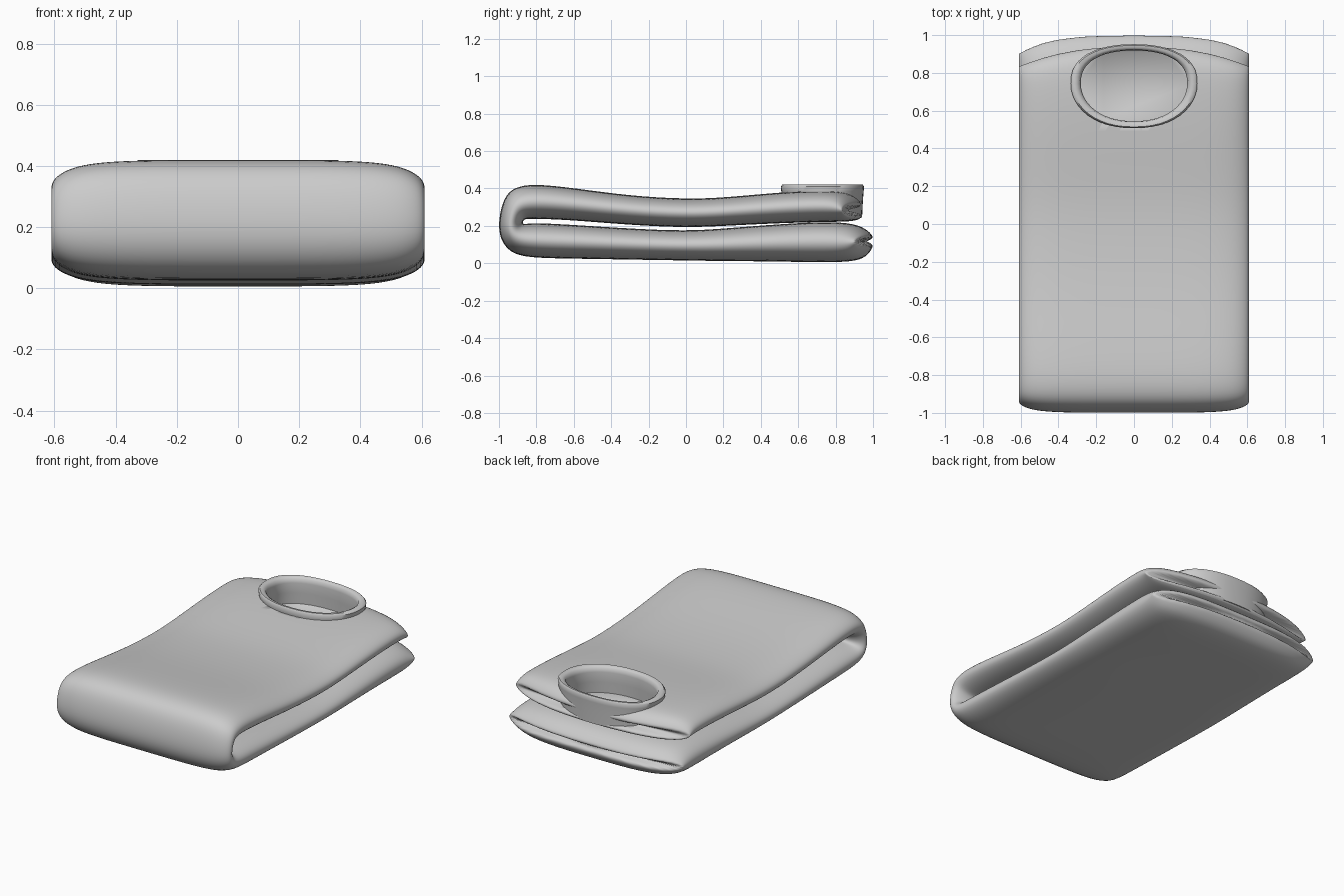
import bpy, bmesh, math

if "Cube" in bpy.data.objects:
    bpy.data.objects.remove(bpy.data.objects["Cube"])

# fold profile: outer (y, z) and inner (y, z) side of the cloth layer,
# from the back of the lower layer, round the front fold, to the upper back
STATIONS = [
    (1.01, .105, 1.01, .13), (.985, .06, .985, .165), (.94, .015, .93, .205),
    (.8, .003, .8, .225), (.5, .01, .5, .21), (.2, .012, .2, .185),
    (0, .015, 0, .172), (-.3, .02, -.3, .185), (-.6, .025, -.6, .205),
    (-.8, .028, -.78, .215), (-.925, .045, -.85, .212), (-.985, .11, -.87, .208),
    (-1.005, .19, -.875, .22), (-.99, .30, -.865, .235), (-.955, .38, -.85, .238),
    (-.89, .415, -.82, .238), (-.79, .423, -.75, .237), (-.6, .402, -.6, .23),
    (-.3, .36, -.3, .205), (0, .343, 0, .19), (.2, .35, .2, .2),
    (.5, .38, .5, .215), (.75, .39, .75, .222), (.88, .38, .88, .222),
    (.935, .335, .935, .235), (.95, .30, .95, .265)]
HALF_W = .612


def make_object(name, bm):
    bmesh.ops.recalc_face_normals(bm, faces=bm.faces)
    me = bpy.data.meshes.new(name)
    bm.to_mesh(me)
    bm.free()
    ob = bpy.data.objects.new(name, me)
    bpy.context.collection.objects.link(ob)
    for p in me.polygons:
        p.use_smooth = True
    return ob


def skin(bm, rings, close=False):
    loops = [[bm.verts.new(c) for c in r] for r in rings]
    n = len(loops[0])
    pairs = list(zip(loops, loops[1:]))
    if close:
        pairs.append((loops[-1], loops[0]))
    for a, b in pairs:
        for i in range(n):
            j = (i + 1) % n
            bm.faces.new((a[i], a[j], b[j], b[i]))
    return loops


# pillow-shaped cross-section across the width
half = [0, .25, .5, .7, .82, .9, .96, .99]
xs = [-1] + [-x for x in reversed(half[1:])] + half
section = [(x, math.sqrt(1 - abs(x) ** 6)) for x in xs]
section += [(-x, -v) for x, v in section]

# folded body
rings = []
for k, (yo, zo, yi, zi) in enumerate(STATIONS):
    ym, zm = (yo + yi) / 2, (zo + zi) / 2
    w = min(1, max(0, (ym - .5) / .45)) ** 2
    upper = k > 12
    ring = []
    for x, v in section:
        drop = .11 * abs(x) ** 2.5 if upper else .09 * abs(x) ** 4
        ring.append((x * HALF_W, ym + (yo - ym) * v - w * drop, zm + (zo - zm) * v))
    rings.append(ring)
bm = bmesh.new()
loops = skin(bm, rings)
bm.faces.new(loops[0])
bm.faces.new(loops[-1])
body = make_object("folded_body", bm)
sub = body.modifiers.new("smooth", 'SUBSURF')
sub.levels = sub.render_levels = 2


# egg-shaped neck outline, flatter at the back
def neck_ring(s, z, n=48):
    pts = []
    for i in range(n):
        a = 2 * math.pi * i / n
        c, t = math.cos(a), math.sin(a)
        y = .21 * t ** .8 if t > 0 else .235 * t
        x = .335 * math.copysign(abs(c) ** .9, c)
        pts.append((x * s, .742 + y * s, z))
    return pts


# neck hole cutter
bm = bmesh.new()
loops = skin(bm, [neck_ring(.9, .25), neck_ring(.9, .6)])
bm.faces.new(loops[0])
bm.faces.new(loops[-1])
cutter = make_object("neck_cutter", bm)
cutter.hide_render = True
cutter.hide_viewport = True
cutter.display_type = 'WIRE'
cut = body.modifiers.new("neck_hole", 'BOOLEAN')
cut.object = cutter
cut.operation = 'DIFFERENCE'
cut.solver = 'EXACT'

# collar band with rolled lip
profile = [(.95, .245), (.97, .33), (.99, .385), (1.0, .41), (.97, .42),
           (.91, .419), (.86, .41), (.84, .385), (.86, .32), (.88, .245)]
bm = bmesh.new()
skin(bm, [neck_ring(s, z) for s, z in profile], close=True)
collar = make_object("collar", bm)

# crisp shading only at real edges
for ob in (body, collar):
    bpy.ops.object.select_all(action='DESELECT')
    ob.select_set(True)
    bpy.context.view_layer.objects.active = ob
    bpy.ops.object.shade_smooth_by_angle(angle=math.radians(50))
